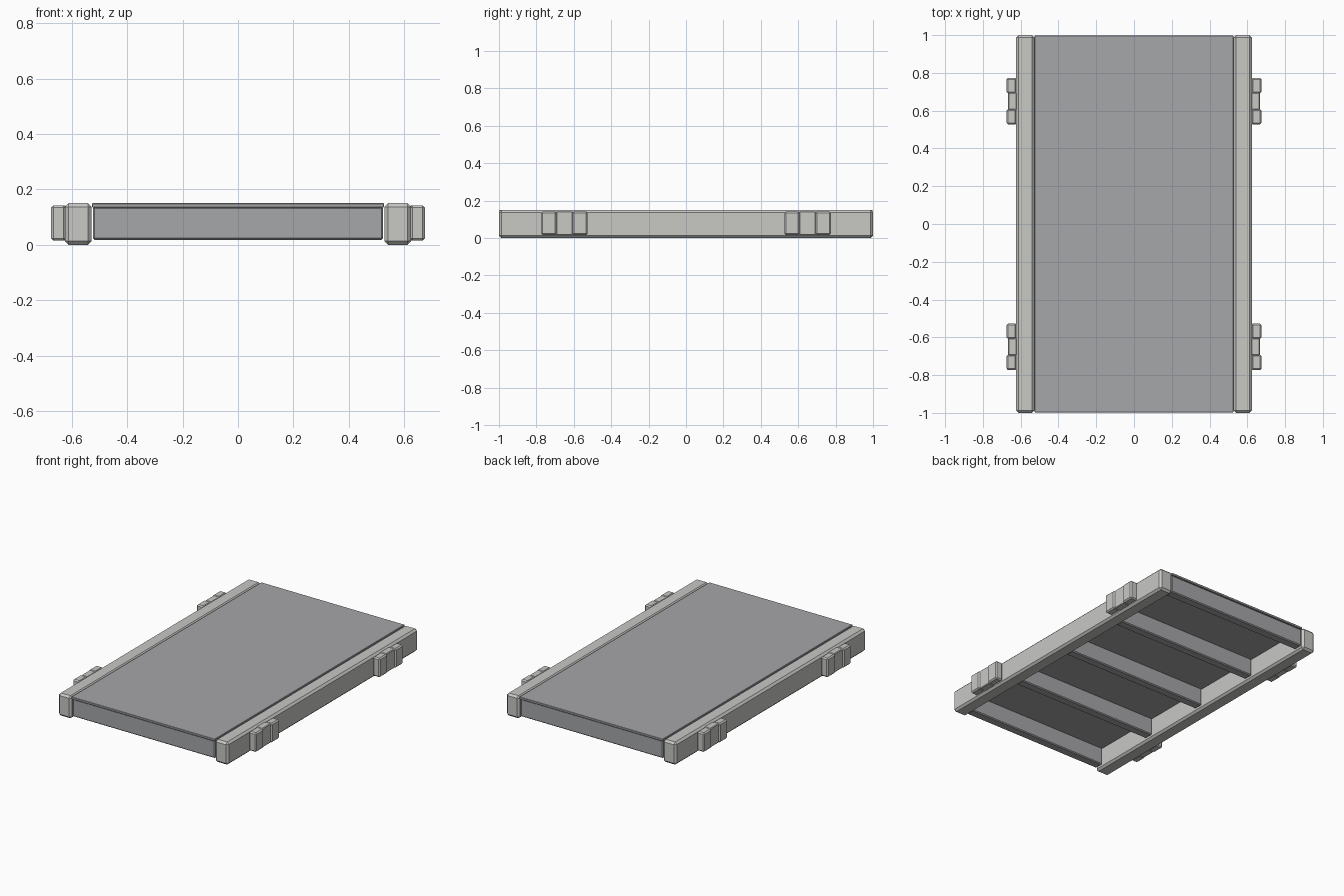
import bpy
import bmesh

old = bpy.data.objects.get("Cube")
if old:
    bpy.data.objects.remove(old, do_unlink=True)


def make_material(name, rgb):
    mat = bpy.data.materials.new(name)
    mat.use_nodes = True
    mat.diffuse_color = (*rgb, 1)
    mat.node_tree.nodes["Principled BSDF"].inputs["Base Color"].default_value = (*rgb, 1)
    return mat


light_grey = make_material("light warm grey", (0.58, 0.58, 0.56))
mid_grey = make_material("mid cool grey", (0.38, 0.385, 0.40))


def box(name, low, high, mat, chamfer):
    """Chamfered box between two opposite corners."""
    bm = bmesh.new()
    bmesh.ops.create_cube(bm, size=1)
    for v in bm.verts:
        v.co = [lo + (c + 0.5) * (hi - lo) for lo, hi, c in zip(low, high, v.co)]
    bmesh.ops.bevel(bm, geom=bm.edges[:], offset=chamfer, segments=1,
                    affect='EDGES', profile=0.5)
    mesh = bpy.data.meshes.new(name)
    bm.to_mesh(mesh)
    bm.free()
    mesh.materials.append(mat)
    obj = bpy.data.objects.new(name, mesh)
    bpy.context.collection.objects.link(obj)
    return obj


def side_box(name, x, y, z, mat, chamfer):
    """A box on the left side and its mirror on the right side."""
    box("left_" + name, (x[0], y[0], z[0]), (x[1], y[1], z[1]), mat, chamfer)
    box("right_" + name, (-x[1], y[0], z[0]), (-x[0], y[1], z[1]), mat, chamfer)


# Deck plate
box("deck", (-0.527, -0.997, 0.135), (0.527, 0.997, 0.15), mid_grey, 0.002)

# Long side rails
side_box("rail", (0.528, 0.624), (-1, 1), (0, 0.15), light_grey, 0.013)

# Cross beams under the deck
beam_half = 0.03
for i in range(5):
    y = (i - 2) * 0.48
    box(f"cross_beam_{i + 1}", (-0.524, y - beam_half, 0.018),
        (0.524, y + beam_half, 0.137), mid_grey, 0.006)

# Outer brackets: two raised blocks around a lower middle block
for end, y in (("front", -0.65), ("back", 0.65)):
    for part, shift in (("outer", -0.083), ("inner", 0.083)):
        c = y + shift
        side_box(f"{end}_bracket_{part}", (0.622, 0.674), (c - 0.041, c + 0.041),
                 (0.015, 0.142), light_grey, 0.008)
    side_box(f"{end}_bracket_middle", (0.62, 0.666), (y - 0.045, y + 0.045),
             (0.015, 0.142), light_grey, 0.004)
